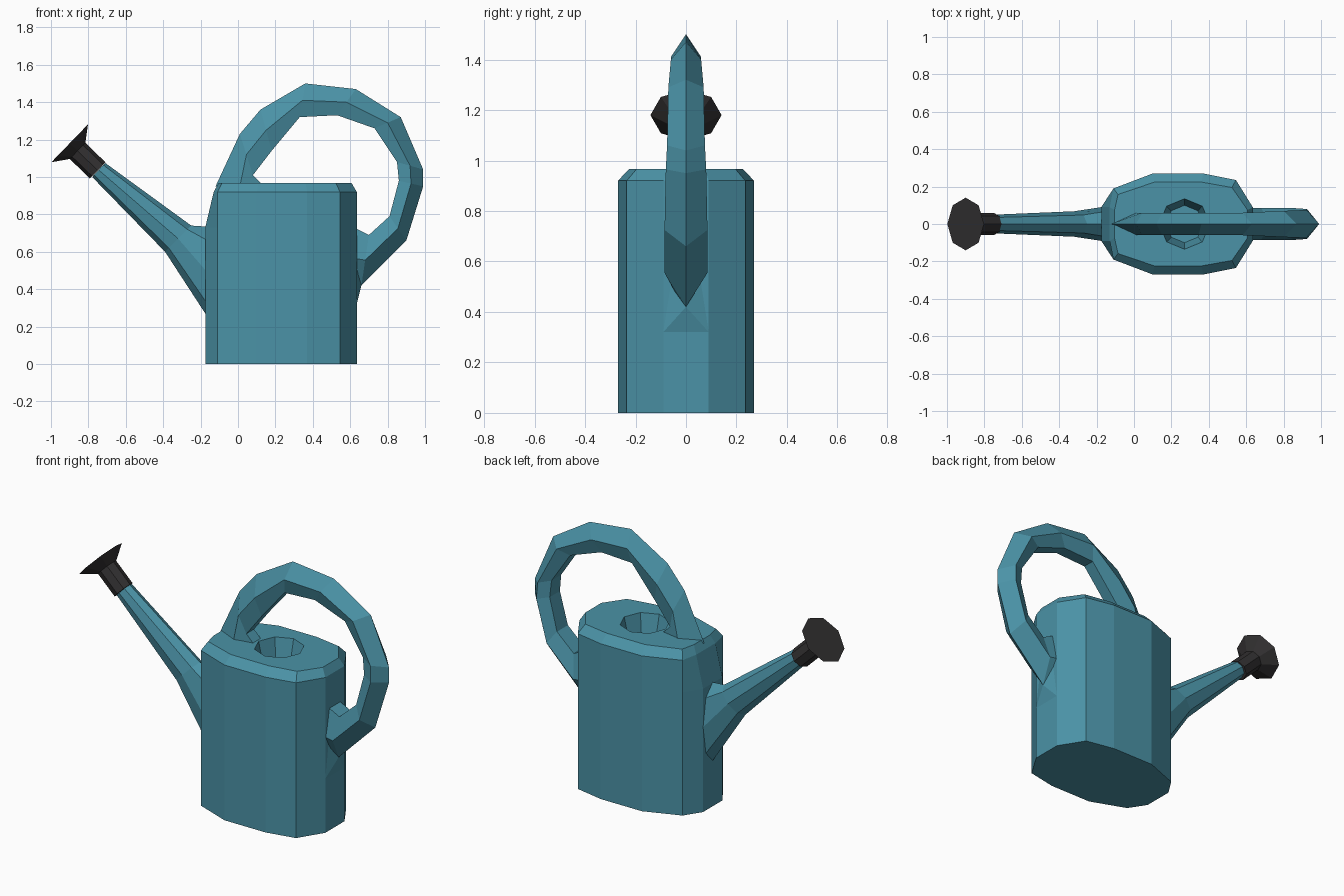
import bpy
import bmesh
from math import sin, cos, pi
from mathutils import Vector

cube = bpy.data.objects.get("Cube")
if cube:
    bpy.data.objects.remove(cube, do_unlink=True)


def material(name, rgb):
    mat = bpy.data.materials.new(name)
    mat.use_nodes = True
    colour = (*rgb, 1)
    mat.diffuse_color = colour
    mat.node_tree.nodes["Principled BSDF"].inputs["Base Color"].default_value = colour
    return mat


teal = material("teal", (0.07, 0.29, 0.385))
black = material("black", (0.032, 0.03, 0.031))


def finish(name, bm, mat):
    bmesh.ops.recalc_face_normals(bm, faces=bm.faces)
    mesh = bpy.data.meshes.new(name)
    bm.to_mesh(mesh)
    bm.free()
    mesh.materials.append(mat)
    obj = bpy.data.objects.new(name, mesh)
    bpy.context.scene.collection.objects.link(obj)
    return obj


def add_rings(bm, rings):
    """Join successive closed rings of points with quads."""
    loops = [[bm.verts.new(p) for p in ring] for ring in rings]
    for a, b in zip(loops, loops[1:]):
        for i in range(len(a)):
            j = (i + 1) % len(a)
            bm.faces.new((a[i], a[j], b[j], b[i]))
    return loops


def loft(name, rings, mat):
    bm = bmesh.new()
    loops = add_rings(bm, rings)
    bm.faces.new(loops[0])
    bm.faces.new(loops[-1])
    return finish(name, bm, mat)


def edges_of(bm, loop):
    return [bm.edges.get((loop[i - 1], loop[i])) for i in range(len(loop))]


# Can body: mirrored outline, chamfered rim and a sunken filler hole
half = [(-0.175, 0.09), (-0.11, 0.19), (0.1, 0.27), (0.37, 0.27), (0.545, 0.235), (0.635, 0.09)]
outline = half + [(x, -y) for x, y in reversed(half)]
middle = 0.24


def body_ring(z, sx=1, sy=1, left=-1):
    return [(middle + (max(x, left) - middle) * sx, y * sy, z) for x, y in outline]


def hole_ring(z, r):
    return [(0.27 + r * cos(i * pi / 4), r * sin(i * pi / 4), z) for i in range(8)]


bm = bmesh.new()
body = add_rings(bm, [body_ring(0), body_ring(0.73), body_ring(0.92, left=-0.13),
                      body_ring(0.967, 0.93, 0.83, -0.13)])
hole = add_rings(bm, [hole_ring(0.967, 0.135), hole_ring(0.82, 0.1)])
bm.faces.new(body[0])
bm.faces.new(hole[-1])
bmesh.ops.triangle_fill(bm, use_beauty=True, use_dissolve=False, normal=(0, 0, 1),
                        edges=edges_of(bm, body[-1]) + edges_of(bm, hole[0]))
finish("can_body", bm, teal)

# Arched handle: ridge outside, flat inside; outer x, z, inner x, z, half width
arch = [(-0.12, 0.95, 0.14, 0.95, 0.06), (0.01, 1.23, 0.08, 1.01, 0.06),
        (0.12, 1.36, 0.18, 1.14, 0.06), (0.36, 1.5, 0.33, 1.32, 0.06),
        (0.63, 1.47, 0.53, 1.33, 0.06), (0.87, 1.32, 0.73, 1.26, 0.07),
        (0.99, 1.04, 0.85, 1.08, 0.075), (0.99, 0.95, 0.86, 0.98, 0.08),
        (0.9, 0.66, 0.81, 0.79, 0.085), (0.66, 0.42, 0.7, 0.69, 0.085),
        (0.6, 0.4, 0.6, 0.74, 0.085)]


def handle_ring(ox, oz, ix, iz, w):
    mx, mz = (ox + ix) / 2, (oz + iz) / 2
    return [(ox, 0, oz), (mx, w, mz), (ix, w * 0.6, iz), (ix, -w * 0.6, iz), (mx, -w, mz)]


loft("handle", [handle_ring(*row) for row in arch], teal)

# Wedge that blends the lower end of the handle into the body
bm = bmesh.new()
for p in [(0.66, 0, 0.42), (0.635, 0.09, 0.32), (0.635, -0.09, 0.32),
          (0.62, 0.09, 0.6), (0.62, -0.09, 0.6)]:
    bm.verts.new(p)
bmesh.ops.convex_hull(bm, input=bm.verts)
finish("handle_foot", bm, teal)

# Tapered spout: top x, z, bottom x, z, half width
spout = [(-0.15, 0.73, -0.15, 0.23, 0.09), (-0.175, 0.735, -0.175, 0.27, 0.09),
         (-0.25, 0.74, -0.39, 0.6, 0.068), (-0.71, 1.075, -0.78, 1.0, 0.05)]


def spout_ring(tx, tz, bx, bz, w):
    ring = []
    for i in range(8):
        a = i * pi / 4
        t = (1 - cos(a)) / 2
        ring.append((tx + (bx - tx) * t, w * sin(a), tz + (bz - tz) * t))
    return ring


loft("spout", [spout_ring(*row) for row in spout], teal)

# Sprinkler head: collar flaring into a flat octagonal plate
start, end = Vector((-0.75, 0, 1.035)), Vector((-0.9, 0, 1.18))
axis = (end - start).normalized()
side = Vector((0, 1, 0))
up = axis.cross(side)


def head_ring(t, r):
    centre = start.lerp(end, t)
    return [centre + (up * cos(i * pi / 4) + side * sin(i * pi / 4)) * r for i in range(8)]


loft("sprinkler_head", [head_ring(0, 0.06), head_ring(0.72, 0.06), head_ring(1, 0.141)], black)
